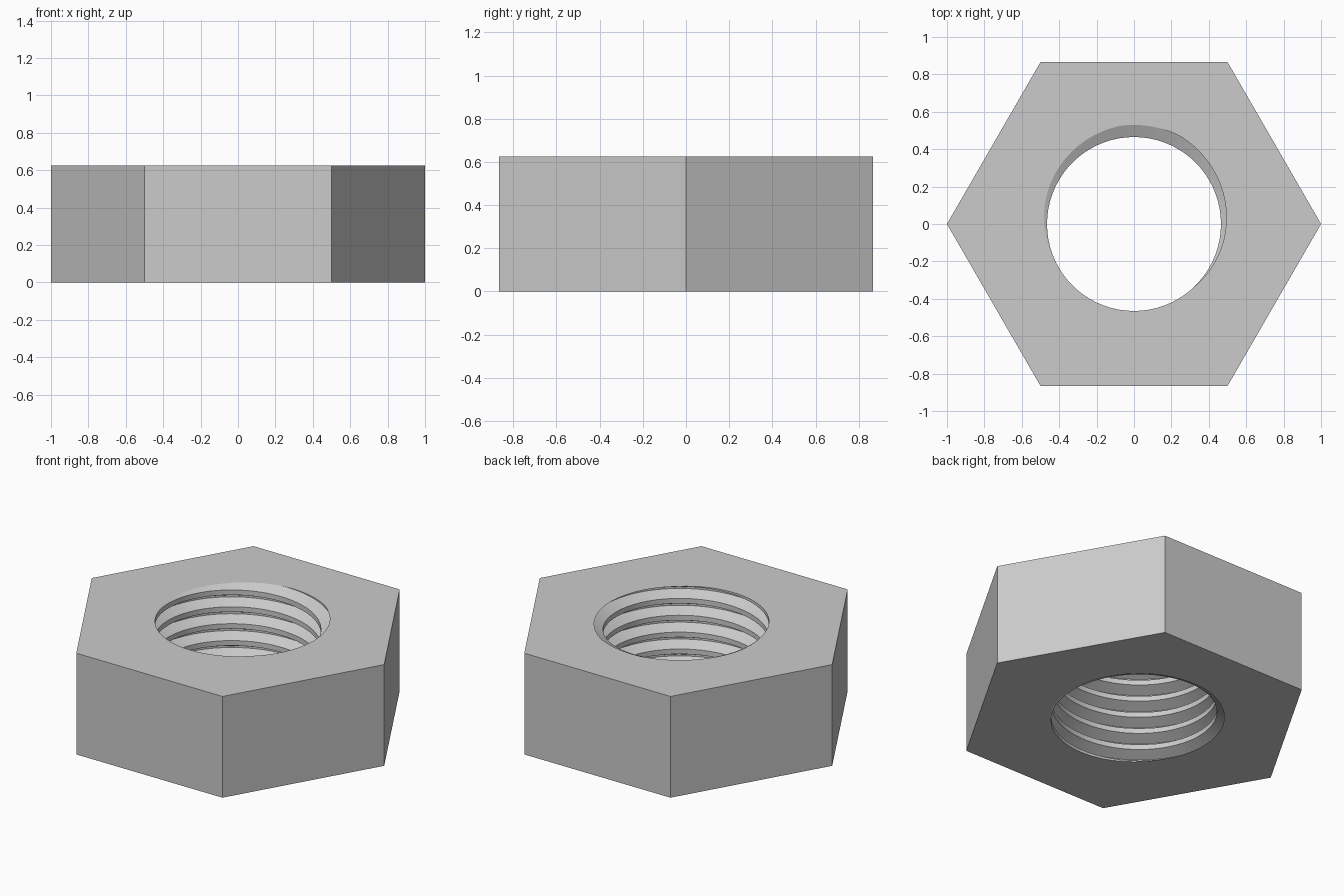
import bpy, bmesh, math

cube = bpy.data.objects.get("Cube")
if cube:
    bpy.data.objects.remove(cube, do_unlink=True)

HEIGHT = 0.626
PITCH = HEIGHT / 6
CREST, ROOT = 0.465, 0.53
STEPS = 72                      # segments per thread turn
# Thread section over one pitch: fraction of pitch, radius
PROFILE = [(0, CREST), (0.3, CREST), (0.6, ROOT), (0.7, ROOT), (1, CREST)]
PHASE = -0.872                  # root meets the top face near the back

steel = bpy.data.materials.new("steel_grey")
steel.use_nodes = True
colour = (0.6, 0.6, 0.6, 1)
steel.diffuse_color = colour
steel.node_tree.nodes["Principled BSDF"].inputs["Base Color"].default_value = colour

bm = bmesh.new()

# Threaded bore: sweep the section along a right-handed helix
previous = None
for i in range(-2 * STEPS, 8 * STEPS + 1):
    turn = i / STEPS
    a = turn * math.tau
    row = [bm.verts.new((r * math.cos(a), r * math.sin(a), PITCH * (turn + t + PHASE)))
           for t, r in PROFILE]
    if previous:
        for j in range(len(row) - 1):
            bm.faces.new((previous[j], row[j], row[j + 1], previous[j + 1]))
    previous = row
bmesh.ops.remove_doubles(bm, verts=bm.verts[:], dist=1e-5)

# Trim the thread flush with both end faces
for z, up in ((0, -1), (HEIGHT, 1)):
    bmesh.ops.bisect_plane(bm, geom=bm.verts[:] + bm.edges[:] + bm.faces[:], dist=1e-6,
                           plane_co=(0, 0, z), plane_no=(0, 0, up), clear_outer=True)
bmesh.ops.remove_doubles(bm, verts=bm.verts[:], dist=1e-5)

# End faces: fill between the bore mouth and the hexagon
rings = []
for z in (0, HEIGHT):
    mouth = [e for e in bm.edges if e.is_boundary and all(abs(v.co.z - z) < 1e-4 for v in e.verts)]
    ring = [bm.verts.new((math.cos(k * math.pi / 3), math.sin(k * math.pi / 3), z)) for k in range(6)]
    outline = [bm.edges.new((ring[k], ring[(k + 1) % 6])) for k in range(6)]
    bmesh.ops.triangle_fill(bm, edges=mouth + outline, use_beauty=True, normal=(0, 0, 1))
    rings.append(ring)

# Six flats
low, high = rings
for k in range(6):
    n = (k + 1) % 6
    bm.faces.new((low[k], low[n], high[n], high[k]))
bmesh.ops.recalc_face_normals(bm, faces=bm.faces[:])

mesh = bpy.data.meshes.new("hex_nut")
bm.to_mesh(mesh)
bm.free()
mesh.materials.append(steel)
mesh.shade_smooth()
mesh.set_sharp_from_angle(angle=math.radians(25))
nut = bpy.data.objects.new("hex_nut", mesh)
bpy.context.collection.objects.link(nut)
